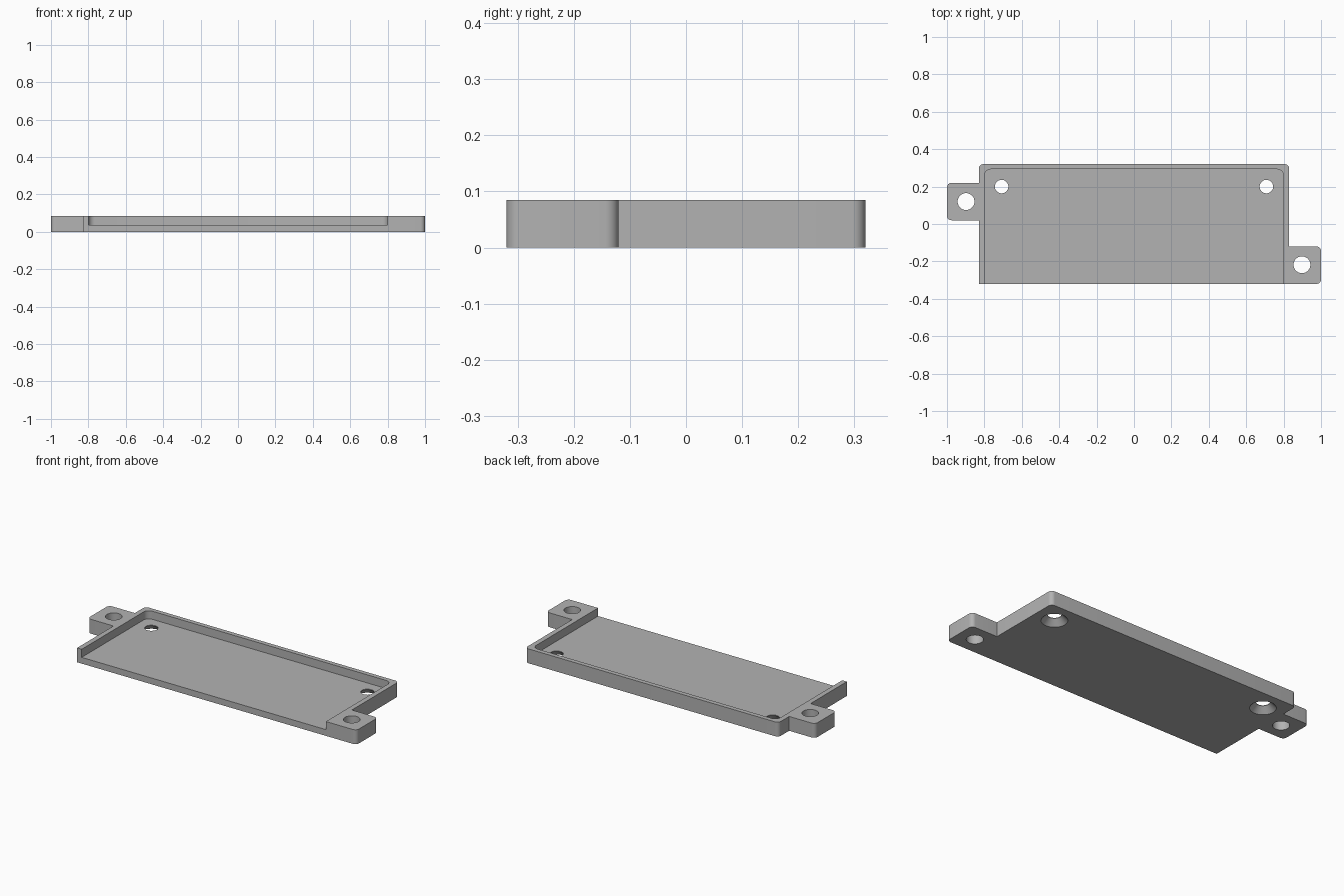
import bpy
import bmesh
from math import pi, cos, sin
from mathutils import Vector

if "Cube" in bpy.data.objects:
    bpy.data.objects.remove(bpy.data.objects["Cube"], do_unlink=True)

HEIGHT, FLOOR = 0.085, 0.037
HALF_X, HALF_Y = 0.83, 0.32
R = 0.024

grey = bpy.data.materials.new("plain grey")
grey.use_nodes = True
colour = (0.45, 0.45, 0.45, 1)
grey.diffuse_color = colour
grey.node_tree.nodes["Principled BSDF"].inputs["Base Color"].default_value = colour


def rounded(corners, steps=8):
    """Turn (x, y, radius) right-angle corners into a filleted outline."""
    out = []
    for i, (x, y, r) in enumerate(corners):
        p = Vector((x, y))
        if r == 0:
            out.append(p)
            continue
        a = (Vector(corners[i - 1][:2]) - p).normalized()
        b = (Vector(corners[(i + 1) % len(corners)][:2]) - p).normalized()
        centre = p + (a + b) * r
        for k in range(steps + 1):
            t = pi / 2 * k / steps
            out.append(centre - b * r * cos(t) - a * r * sin(t))
    return out


def new_object(name, bm):
    bmesh.ops.recalc_face_normals(bm, faces=bm.faces)
    mesh = bpy.data.meshes.new(name)
    bm.to_mesh(mesh)
    bm.free()
    mesh.materials.append(grey)
    obj = bpy.data.objects.new(name, mesh)
    bpy.context.collection.objects.link(obj)
    return obj


def prism(name, outline, z0, z1):
    bm = bmesh.new()
    face = bm.faces.new([bm.verts.new((p.x, p.y, z0)) for p in outline])
    top = bmesh.ops.extrude_face_region(bm, geom=[face])["geom"]
    verts = [v for v in top if isinstance(v, bmesh.types.BMVert)]
    bmesh.ops.translate(bm, verts=verts, vec=(0, 0, z1 - z0))
    return new_object(name, bm)


def lathe_cutter(name, x, y, profile, sides=48):
    """Closed round cutter from (radius, z) rings."""
    bm = bmesh.new()
    rings = [[bm.verts.new((x + r * cos(2 * pi * k / sides),
                            y + r * sin(2 * pi * k / sides), z))
              for k in range(sides)] for r, z in profile]
    bm.faces.new(rings[0])
    bm.faces.new(rings[-1])
    for lo, hi in zip(rings, rings[1:]):
        for k in range(sides):
            n = (k + 1) % sides
            bm.faces.new((lo[k], lo[n], hi[n], hi[k]))
    return new_object(name, bm)


# Tray body with a mounting ear at each side
tray = prism("tray", rounded([
    (-HALF_X, -HALF_Y, 0), (1, -HALF_Y, R), (1, -0.12, R), (HALF_X, -0.12, 0),
    (HALF_X, HALF_Y, R), (-HALF_X, HALF_Y, R), (-HALF_X, 0.22, 0),
    (-1, 0.22, R), (-1, 0.02, R), (-HALF_X, 0.02, 0)]), 0, HEIGHT)

# Pocket, open at the front
cutters = [prism("pocket_cutter", rounded([
    (-0.8, -0.5, 0), (0.8, -0.5, 0), (0.8, 0.293, 0.035), (-0.8, 0.293, 0.035)]),
    FLOOR, HEIGHT + 0.1)]

# Ear holes, and floor holes countersunk from below
for side, y in ((-1, 0.12), (1, -0.218)):
    cutters.append(lathe_cutter("ear_hole_cutter", side * 0.898, y,
                                [(0.045, -0.1), (0.045, 0.2)]))
    cutters.append(lathe_cutter("floor_hole_cutter", side * 0.708, 0.2,
                                [(0.08, -0.01), (0.036, 0.034), (0.036, 0.06)]))

# Cut and bake the result
bpy.context.view_layer.objects.active = tray
tray.select_set(True)
for cutter in cutters:
    cutter.hide_render = True
    mod = tray.modifiers.new("cut", "BOOLEAN")
    mod.operation, mod.solver, mod.object = "DIFFERENCE", "EXACT", cutter
    bpy.ops.object.modifier_apply(modifier=mod.name)
for cutter in cutters:
    bpy.data.objects.remove(cutter, do_unlink=True)

bpy.ops.object.select_all(action="DESELECT")
tray.select_set(True)
bpy.ops.object.shade_smooth_by_angle(angle=pi / 6)
